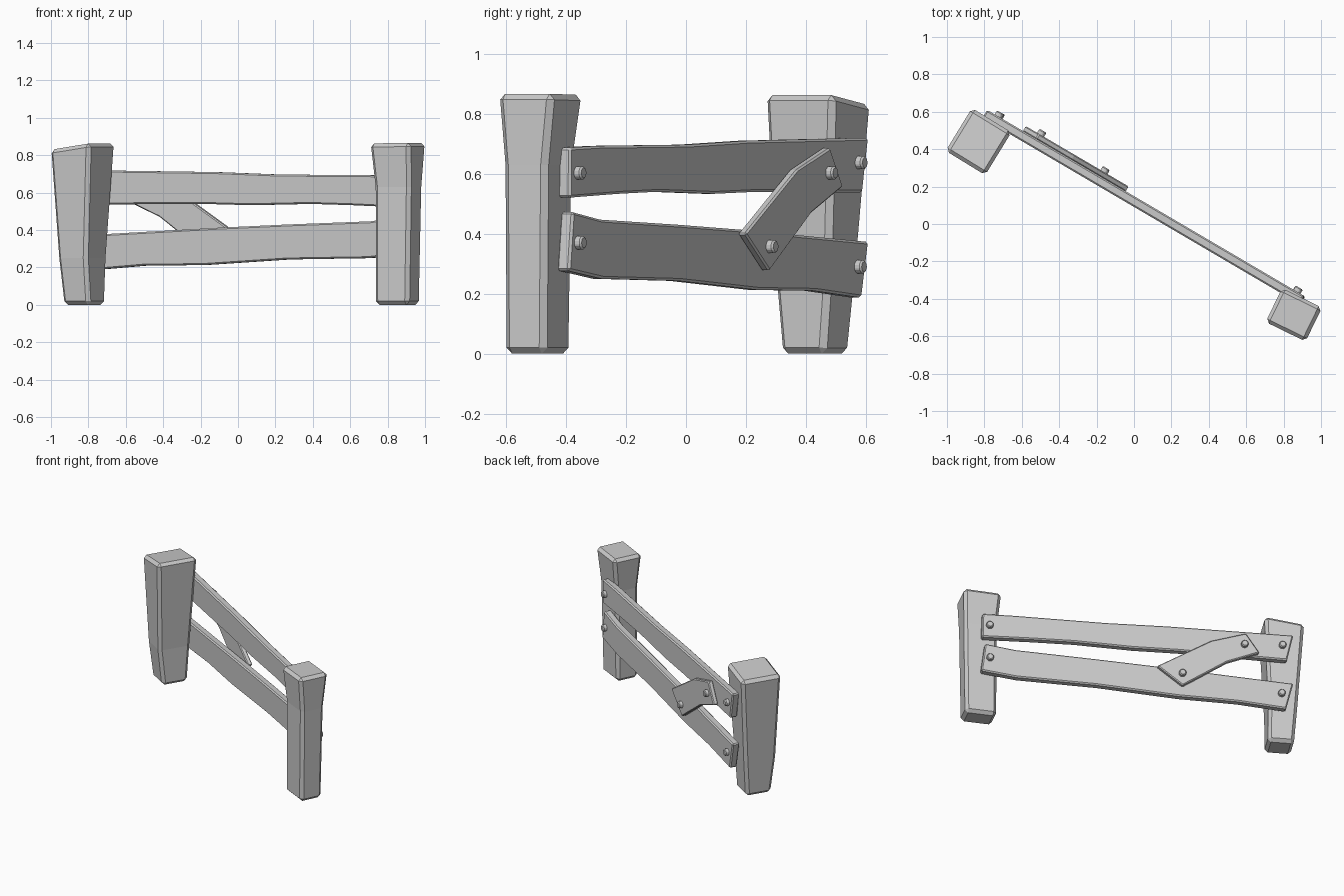
import bpy, bmesh, math
from mathutils import Vector, Matrix

cube = bpy.data.objects.get("Cube")
if cube:
    bpy.data.objects.remove(cube)

grey = bpy.data.materials.new("plain_grey")
grey.use_nodes = True
GREY = (0.6, 0.6, 0.6, 1)
grey.diffuse_color = GREY
grey.node_tree.nodes["Principled BSDF"].inputs["Base Color"].default_value = GREY

# Fence frame: local x runs along the rails, y points out of the back, z is up
FENCE = Matrix.Translation((0.072, 0.107, 0)) @ Matrix.Rotation(math.radians(-30.4), 4, 'Z')


def finish(name, bm, bevel, matrix=Matrix()):
    bmesh.ops.recalc_face_normals(bm, faces=bm.faces)
    mesh = bpy.data.meshes.new(name)
    bm.to_mesh(mesh)
    bm.free()
    mesh.materials.append(grey)
    ob = bpy.data.objects.new(name, mesh)
    ob.matrix_world = matrix
    bpy.context.collection.objects.link(ob)
    mod = ob.modifiers.new("chamfer", 'BEVEL')
    mod.width = bevel
    mod.segments = 1
    mod.limit_method = 'ANGLE'
    mod.angle_limit = math.radians(35)
    return ob


def post(name, angle, sections, slope):
    """Loft rectangles (z, centre x, centre y, width, depth); slope lowers the top's outer side."""
    bm = bmesh.new()
    rot = Matrix.Rotation(math.radians(angle), 3, 'Z')
    rings = []
    for i, (z, cx, cy, w, d) in enumerate(sections):
        ring = []
        for sx, sy in ((-1, -1), (1, -1), (1, 1), (-1, 1)):
            p = rot @ Vector((sx * w / 2, sy * d / 2, 0)) + Vector((cx, cy, z))
            if i == len(sections) - 1 and sx < 0:
                p.z -= slope
            ring.append(bm.verts.new(p))
        rings.append(ring)
    for low, high in zip(rings, rings[1:]):
        for k in range(4):
            n = (k + 1) % 4
            bm.faces.new((low[k], low[n], high[n], high[k]))
    bm.faces.new(rings[0])
    bm.faces.new(rings[-1])
    finish(name, bm, 0.02)


def board(name, outline, y0, y1, bevel):
    """Extrude an outline of (along, height) points between two depths."""
    bm = bmesh.new()
    face = bm.faces.new([bm.verts.new((s, y0, z)) for s, z in outline])
    ext = bmesh.ops.extrude_face_region(bm, geom=[face])
    verts = [v for v in ext["geom"] if isinstance(v, bmesh.types.BMVert)]
    bmesh.ops.translate(bm, verts=verts, vec=(0, y1 - y0, 0))
    finish(name, bm, bevel, FENCE)


def bolt(name, s, z, y):
    bm = bmesh.new()
    bmesh.ops.create_cone(bm, cap_ends=True, segments=8, radius1=0.024, radius2=0.024, depth=0.04)
    place = Matrix.Translation((s, y + 0.005, z)) @ Matrix.Rotation(math.radians(-90), 4, 'X')
    finish(name, bm, 0.006, FENCE @ place)


# Posts
post("right_post", -31.5, [(0, -0.822, 0.43, 0.165, 0.17),
                           (0.25, -0.832, 0.432, 0.182, 0.215),
                           (0.865, -0.831, 0.441, 0.25, 0.27)], 0.035)
post("left_post", -26, [(0, 0.852, -0.495, 0.2, 0.15),
                        (0.63, 0.858, -0.492, 0.212, 0.16),
                        (0.867, 0.854, -0.485, 0.24, 0.205)], 0.004)

# Rails
board("upper_rail", [(0.972, 0.687), (0.785, 0.693), (0.19, 0.697), (-0.2, 0.71), (-0.995, 0.72),
                     (-0.955, 0.537), (-0.27, 0.54), (0.02, 0.533), (0.39, 0.54), (0.65, 0.533),
                     (0.975, 0.52)], -0.05, 0, 0.008)
board("lower_rail", [(0.955, 0.473), (0.765, 0.447), (0.25, 0.43), (-0.175, 0.413), (-0.995, 0.373),
                     (-0.95, 0.187), (-0.64, 0.21), (-0.27, 0.213), (0.25, 0.243), (0.755, 0.25),
                     (0.98, 0.277)], -0.05, 0, 0.008)

# Crooked brace nailed across the rails
board("brace", [(-0.13, 0.40), (-0.47, 0.613), (-0.69, 0.687), (-0.775, 0.557),
                (-0.57, 0.47), (-0.29, 0.275)], -0.002, 0.03, 0.006)

# Bolts
for i, (s, z, y) in enumerate([(0.927, 0.603, 0), (0.925, 0.37, 0), (-0.925, 0.637, 0),
                               (-0.92, 0.29, 0), (-0.68, 0.603, 0.03), (-0.287, 0.357, 0.03)]):
    bolt(f"bolt_{i + 1}", s, z, y)
